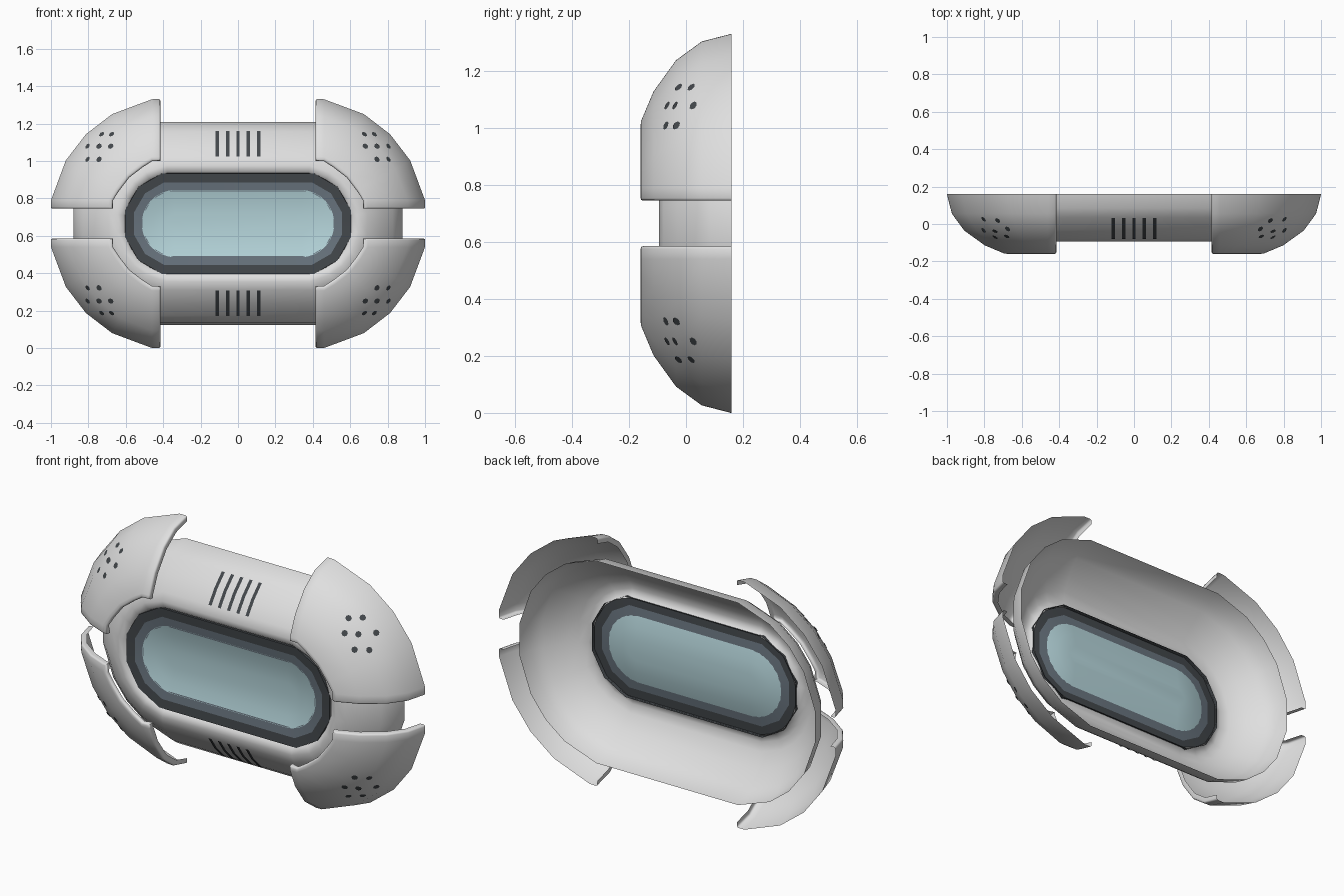
import bpy, bmesh, math
from mathutils import Vector
from mathutils.bvhtree import BVHTree

if "Cube" in bpy.data.objects:
    bpy.data.objects.remove(bpy.data.objects["Cube"])

CZ, A = 0.665, 0.335          # centre height, half length of the straight run
GAP = 0.08                    # half gap between corner guards


def material(name, rgb):
    m = bpy.data.materials.new(name)
    m.diffuse_color = (*rgb, 1)
    m.use_nodes = True
    m.node_tree.nodes["Principled BSDF"].inputs["Base Color"].default_value = m.diffuse_color
    return m


SHELL = material("light_grey", (0.74, 0.74, 0.74))
DARK = material("charcoal", (0.055, 0.063, 0.07))
STEEL = material("blue_grey", (0.14, 0.175, 0.21))
GLASS = material("pale_blue_glass", (0.46, 0.66, 0.70))


def finish(bm, name, mat, angle=40):
    me = bpy.data.meshes.new(name)
    bm.to_mesh(me)
    bm.free()
    ob = bpy.data.objects.new(name, me)
    bpy.context.collection.objects.link(ob)
    me.materials.append(mat)
    bpy.ops.object.select_all(action='DESELECT')
    bpy.context.view_layer.objects.active = ob
    ob.select_set(True)
    bpy.ops.object.shade_smooth_by_angle(angle=math.radians(angle))
    return ob


def stadium(r, y, angles):
    """Closed capsule outline, counter-clockwise seen from the front."""
    q = [(A + r * math.cos(math.radians(a)), r * math.sin(math.radians(a))) for a in angles]
    pts = q + [(-x, z) for x, z in reversed(q)]
    pts += [(-x, -z) for x, z in q] + [(x, -z) for x, z in reversed(q)]
    return [Vector((x, y, CZ + z)) for x, z in pts]


def loft(name, profile, angles, mat, cap=False):
    """Skin capsule outlines given as (radius, depth) from outside to inside."""
    bm = bmesh.new()
    rings = [[bm.verts.new(p) for p in stadium(r, y, angles)] for r, y in profile]
    n = len(rings[0])
    for a, b in zip(rings, rings[1:]):
        for i in range(n):
            j = (i + 1) % n
            bm.faces.new((a[i], a[j], b[j], b[i]))
    if cap:
        bm.faces.new(rings[-1])
    return finish(bm, name, mat)


# Main hollow frame
BODY = [(0.55, 0.16), (0.534, 0.085), (0.498, 0.035), (0.432, -0.03),
        (0.36, -0.079), (0.315, -0.094), (0.285, -0.089), (0.271, -0.074)]
loft("main_frame", BODY, (9, 30, 45, 60, 81), SHELL)

# Window: dark seal, steel ring and dished pane
WIN = (15, 45, 75)
loft("window_seal", [(0.28, -0.066), (0.278, -0.086), (0.229, -0.082)], WIN, DARK)
loft("window_ring", [(0.229, -0.082), (0.179, -0.076)], WIN, STEEL)
loft("window_pane", [(0.18, -0.077), (0.12, -0.063), (0.05, -0.056)],
     (6, 18, 30, 42, 54, 66, 78, 87), GLASS, True)

# Corner guards: thin quarter shells with a turned-in lip
GUARD = [(0.672, 0.16), (0.645, 0.055), (0.58, -0.035), (0.472, -0.114), (0.37, -0.158), (0.348, -0.16)]


def guard_mesh():
    bm = bmesh.new()
    rows = []
    for r, y in GUARD:
        e = math.sqrt(r * r - 0.0081)
        s = 1.006 * r
        q = [(e, GAP), (e - 0.001, GAP + 0.045)]
        q += [(s * math.cos(math.radians(a)), s * math.sin(math.radians(a))) for a in (30, 45, 60)]
        q += [(GAP + 0.045, e - 0.001), (GAP, e)]
        rows.append([bm.verts.new((A + x, y, CZ + z)) for x, z in q])
    for a, b in zip(rows, rows[1:]):
        for i in range(len(a) - 1):
            bm.faces.new((a[i], a[i + 1], b[i + 1], b[i]))
    bm.normal_update()
    tree = BVHTree.FromBMesh(bm)
    # lip along every open edge except the back rim, kept near the cut planes
    edges = [e for e in bm.edges if e.is_boundary and min(v.co.y for v in e.verts) < 0.15]
    moves = {}
    for v in {v for e in edges for v in e.verts}:
        d = v.normal.copy()
        depth = 0.018
        if abs(v.co.x - A - GAP) < 1e-4:
            d.x, depth = 0, 0.03
        if abs(v.co.z - CZ - GAP) < 1e-4:
            d.z, depth = 0, 0.03
        moves[v.co.copy().freeze()] = d.normalized() * depth
    out = bmesh.ops.extrude_edge_only(bm, edges=edges)['geom']
    for v in out:
        if isinstance(v, bmesh.types.BMVert):
            v.co -= moves[v.co.copy().freeze()]
            v.co.y = min(v.co.y, 0.16)
    bmesh.ops.bevel(bm, geom=edges, offset=0.009, segments=2, profile=0.5, affect='EDGES')
    return bm, tree


def mirrored(bm, sx, sz):
    for v in bm.verts:
        v.co.x *= sx
        v.co.z = CZ + sz * (v.co.z - CZ)
    if sx * sz < 0:
        bmesh.ops.reverse_faces(bm, faces=bm.faces[:])
    return bm


def dots_mesh(tree):
    """Seven round holes laid on the guard surface."""
    bm = bmesh.new()
    rows = ((1.142, (0.675, 0.728)), (1.078, (0.68, 0.742, 0.803)), (1.008, (0.742, 0.803)))
    for z, xs in rows:
        for x in xs:
            loc, nor, _, _ = tree.ray_cast(Vector((x, -1, z)), Vector((0, 1, 0)))
            if loc is None:
                continue
            if nor.y > 0:
                nor = -nor
            rot = nor.to_track_quat('Z', 'Y')
            vs = [bm.verts.new(loc + nor * 0.002 + rot @ Vector(
                (0.016 * math.cos(k * math.pi / 4), 0.016 * math.sin(k * math.pi / 4), 0)))
                for k in range(8)]
            bm.faces.new(vs)
    return bm


for sx, side in ((1, "right"), (-1, "left")):
    for sz, level in ((1, "upper"), (-1, "lower")):
        bm, tree = guard_mesh()
        finish(mirrored(bm, sx, sz), f"corner_guard_{level}_{side}", SHELL, 50)
        finish(mirrored(dots_mesh(tree), sx, sz), f"guard_holes_{level}_{side}", DARK)

# Vent slits following the frame profile, above and below the window
for sz, level in ((1, "upper"), (-1, "lower")):
    bm = bmesh.new()
    for k in range(-2, 3):
        prev = None
        for r, y in ((0.493, 0.035), (0.427, -0.03), (0.356, -0.079)):
            row = [bm.verts.new((k * 0.055 + s * 0.009, y - 0.002, CZ + r + 0.002)) for s in (-1, 1)]
            if prev:
                bm.faces.new((prev[1], prev[0], row[0], row[1]))
            prev = row
    finish(mirrored(bm, 1, sz), f"vent_slits_{level}", DARK)
